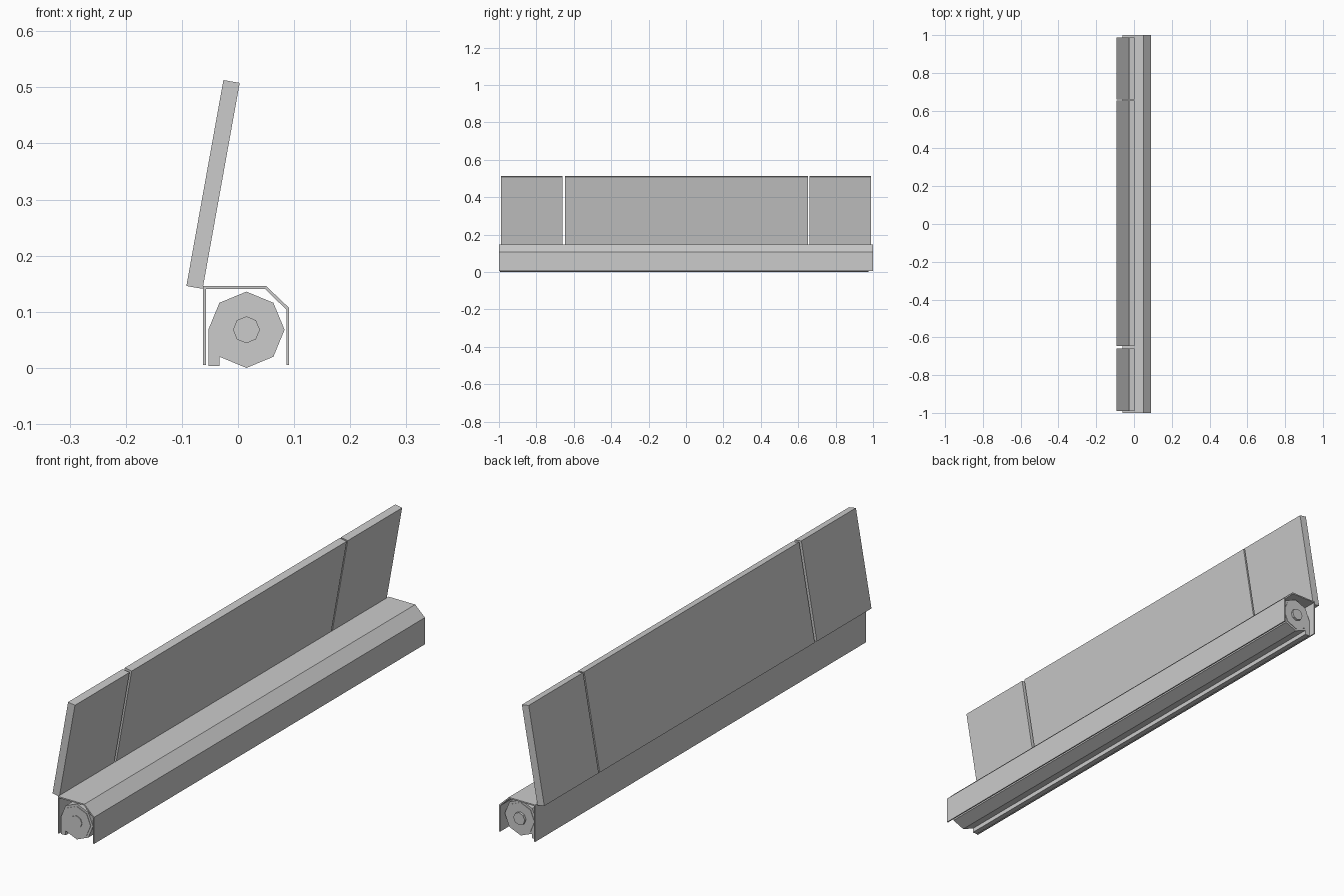
import bpy, bmesh, math

if "Cube" in bpy.data.objects:
    bpy.data.objects.remove(bpy.data.objects["Cube"])


def extrude(name, profile, y0, y1):
    """Sweep a closed (x, z) profile along y."""
    bm = bmesh.new()
    face = bm.faces.new([bm.verts.new((x, y0, z)) for x, z in profile])
    ext = bmesh.ops.extrude_face_region(bm, geom=[face])
    moved = [g for g in ext["geom"] if isinstance(g, bmesh.types.BMVert)]
    bmesh.ops.translate(bm, vec=(0, y1 - y0, 0), verts=moved)
    bmesh.ops.recalc_face_normals(bm, faces=bm.faces)
    mesh = bpy.data.meshes.new(name)
    bm.to_mesh(mesh)
    bm.free()
    obj = bpy.data.objects.new(name, mesh)
    bpy.context.collection.objects.link(obj)
    return obj


def octagon(r, cx=0.015, cz=0.068):
    return [(cx + r * math.cos(i * math.pi / 4), cz + r * math.sin(i * math.pi / 4))
            for i in range(8)]


# thin folded cover, open at the bottom and both ends
outer = [(-0.062, 0.005), (-0.062, 0.146), (0.050, 0.146), (0.091, 0.107), (0.091, 0.005)]
inner = [(0.086, 0.005), (0.086, 0.104), (0.048, 0.141), (-0.057, 0.141), (-0.057, 0.005)]
extrude("roller_cover", outer + inner, -1, 1)

# rolled curtain, its core and axle
extrude("curtain_roll", octagon(0.068), -0.995, 0.977)
extrude("roll_core", octagon(0.059), -0.997, 0.979)
extrude("axle", octagon(0.024), -1.0, 0.988)

# end of the curtain hanging off the roll
hanging = [(-0.053, 0.003), (-0.033, 0.003), (-0.033, 0.068), (-0.053, 0.068)]
extrude("curtain_end", hanging, -0.995, 0.977)

# leaning sign panels
panel = [(-0.092, 0.146), (-0.063, 0.141), (0.003, 0.508), (-0.026, 0.513)]
spans = {"left": (-0.990, -0.660), "middle": (-0.647, 0.653), "right": (0.659, 0.988)}
for side, (y0, y1) in spans.items():
    extrude("panel_" + side, panel, y0, y1)
